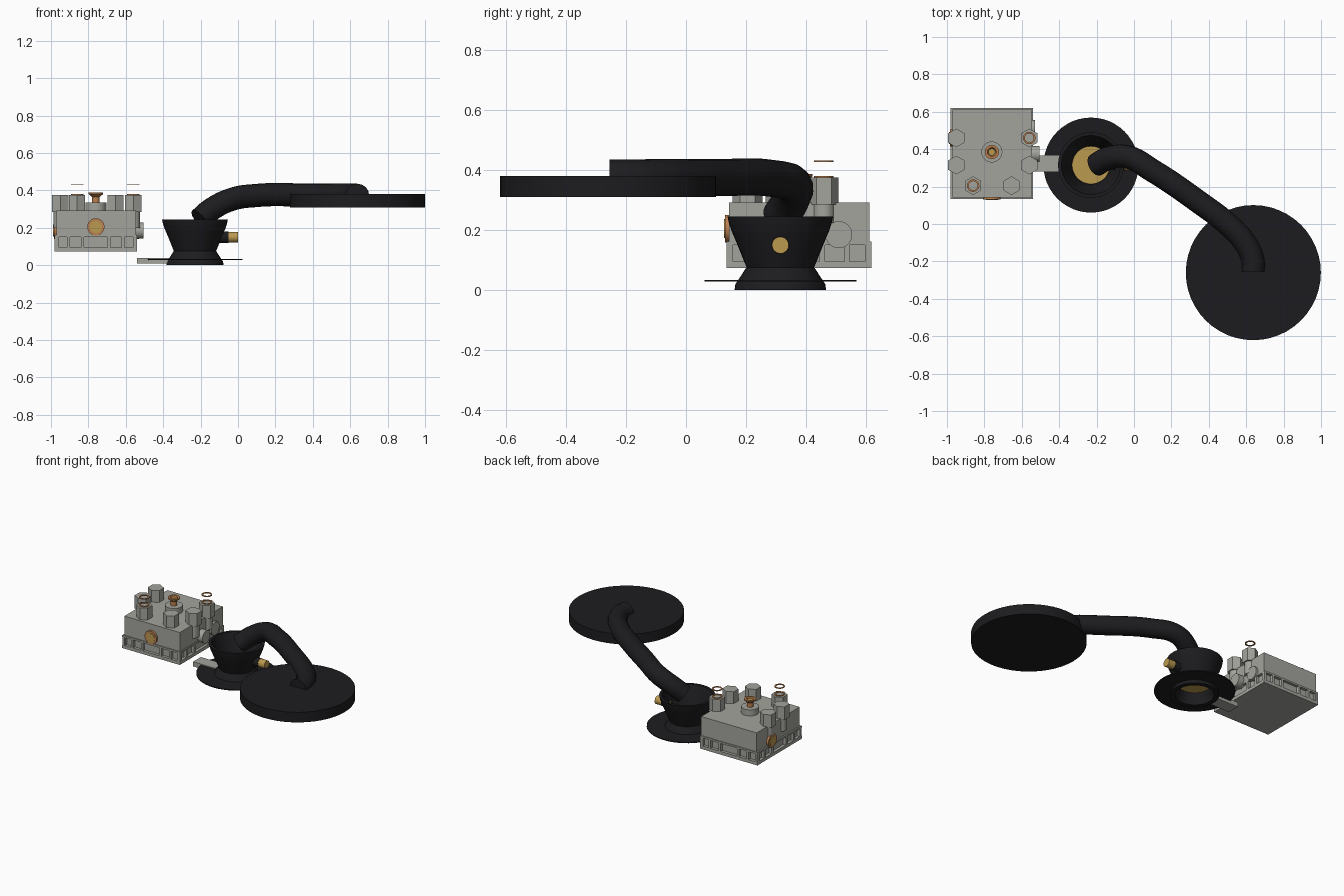
import bpy, math
from mathutils import Vector

if "Cube" in bpy.data.objects:
    bpy.data.objects.remove(bpy.data.objects["Cube"])


def material(name, rgb):
    m = bpy.data.materials.new(name)
    m.diffuse_color = (*rgb, 1)
    m.use_nodes = True
    m.node_tree.nodes["Principled BSDF"].inputs["Base Color"].default_value = m.diffuse_color
    return m


BLACK = material("black_rubber", (0.012, 0.012, 0.014))
BRASS = material("brass", (0.5, 0.32, 0.08))
COPPER = material("copper", (0.5, 0.22, 0.08))
STEEL = material("steel", (0.37, 0.37, 0.34))


def finish(o, name, mat, smooth=False):
    o.name = name
    o.data.materials.append(mat)
    if smooth:
        bpy.ops.object.select_all(action='DESELECT')
        o.select_set(True)
        bpy.context.view_layer.objects.active = o
        bpy.ops.object.shade_smooth_by_angle(angle=math.radians(35))
    return o


def box(name, lo, hi, mat=STEEL):
    lo, hi = Vector(lo), Vector(hi)
    bpy.ops.mesh.primitive_cube_add(size=1, location=(lo + hi) / 2)
    o = bpy.context.object
    o.scale = hi - lo
    bpy.ops.object.transform_apply(location=False, rotation=False, scale=True)
    return finish(o, name, mat)


def cyl(name, a, b, r, mat, n=32):
    a, b = Vector(a), Vector(b)
    d = b - a
    bpy.ops.mesh.primitive_cylinder_add(vertices=n, radius=r, depth=d.length, location=(a + b) / 2)
    o = bpy.context.object
    o.rotation_euler = d.to_track_quat('Z', 'Y').to_euler()
    return finish(o, name, mat, n > 8)


def lathe(name, centre, profile, mat, n=48):
    # closed (r, z) profile revolved around z
    k = len(profile)
    verts = [(r * math.cos(2 * math.pi * i / n), r * math.sin(2 * math.pi * i / n), z)
             for i in range(n) for r, z in profile]
    faces = [(i * k + j, ((i + 1) % n) * k + j, ((i + 1) % n) * k + (j + 1) % k, i * k + (j + 1) % k)
             for i in range(n) for j in range(k)]
    me = bpy.data.meshes.new(name)
    me.from_pydata(verts, [], faces)
    o = bpy.data.objects.new(name, me)
    bpy.context.collection.objects.link(o)
    o.location = centre
    bpy.context.view_layer.objects.active = o
    bpy.ops.object.select_all(action='DESELECT')
    o.select_set(True)
    bpy.ops.object.mode_set(mode='EDIT')
    bpy.ops.mesh.select_all(action='SELECT')
    bpy.ops.mesh.normals_make_consistent(inside=False)
    bpy.ops.object.mode_set(mode='OBJECT')
    return finish(o, name, mat, True)


# valve block: upper body, recessed core and two flanges
X0, X1, Y0, Y1 = -0.98, -0.54, 0.135, 0.62
box("block_body", (-0.97, 0.143, 0.155), (-0.545, 0.613, 0.293))
box("block_core", (X0 + .02, Y0 + .02, 0.08), (X1 - .02, Y1 - .02, 0.16))
box("block_lower_flange", (X0, Y0, 0.073), (X1, Y1, 0.095))
box("block_upper_flange", (X0, Y0, 0.15), (X1, Y1, 0.162))

# vertical ribs between the flanges
for t in (0.025, 0.17, 0.34, 0.66, 0.83, 0.975):
    x, y = X0 + t * (X1 - X0), Y0 + t * (Y1 - Y0)
    for s in (Y0, Y1 - .022):
        box("rib_x", (x - .008, s, 0.09), (x + .008, s + .022, 0.152))
    for s in (X0, X1 - .022):
        box("rib_y", (s, y - .009, 0.09), (s + .022, y + .009, 0.152))

# hexagonal ports on top
for x, y in ((-.95, .46), (-.95, .315), (-.86, .205), (-.655, .205), (-.56, .315), (-.56, .46)):
    cyl("hex_port", (x, y, 0.285), (x, y, 0.375), 0.05, STEEL, 6)
    cyl("port_boss", (x, y, 0.20), (x, y, 0.295), 0.036, STEEL)

# copper sealing rings, one on the port and one floating above
for x, y in ((-.86, .205), (-.56, .46)):
    for z in (0.376, 0.428):
        lathe("seal_ring", (x, y, z), [(.024, 0), (.033, 0), (.033, .005), (.024, .005)], COPPER, 32)

# central stem with flared head
cyl("stem_base", (-.76, .385, .285), (-.76, .385, .335), 0.056, STEEL)
lathe("stem", (-.76, .385, 0), [(.006, .33), (.02, .33), (.02, .365), (.038, .38), (.038, .388),
                                (.024, .388), (.018, .376), (.006, .376)], COPPER, 32)
cyl("stem_core", (-.76, .385, .33), (-.76, .385, .38), 0.018, BRASS)

# side plugs
cyl("front_plug_ring", (-.76, .15, .205), (-.76, .13, .205), 0.046, COPPER)
cyl("front_plug", (-.76, .15, .205), (-.76, .127, .205), 0.032, BRASS)
cyl("left_plug_ring", (-.96, .46, .185), (-.985, .46, .185), 0.046, COPPER)
cyl("left_plug", (-.96, .46, .185), (-.988, .46, .185), 0.032, BRASS)
cyl("right_boss", (-.56, .375, .185), (-.505, .375, .185), 0.043, STEEL)
cyl("right_pad", (-.56, .51, .185), (-.53, .51, .185), 0.045, STEEL)

# mounting bracket
box("bracket", (-.54, .28, .008), (-.37, .365, .04))

# hollow funnel, thin skirt and brass diaphragm
C = (-.23, .315, 0)
lathe("funnel", C, [(.153, 0), (.15, .02), (.13, .05), (.113, .076), (.127, .11), (.145, .155),
                    (.164, .20), (.172, .225), (.176, .245), (.158, .245), (.14, .2), (.122, .15),
                    (.102, .1), (.1, .076), (.108, .05), (.12, .02), (.122, 0)], BLACK)
lathe("skirt", C, [(.118, .028), (.254, .028), (.254, .034), (.118, .034)], BLACK)
cyl("diaphragm", (-.23, .315, .074), (-.23, .315, .086), 0.104, BRASS)

# brass nipple
cyl("nipple", (-.11, .315, .15), (0.0, .315, .15), 0.028, BRASS)
cyl("nipple_collar", (-.11, .315, .15), (-.05, .315, .15), 0.03, BLACK)

# bent hose
cu = bpy.data.curves.new("hose", 'CURVE')
cu.dimensions = '3D'
cu.bevel_depth = 0.062
cu.bevel_resolution = 6
cu.resolution_u = 10
cu.use_fill_caps = True
path = [(-.205, .315, .245), (-.14, .35, .3), (-.04, .36, .35), (.1, .285, .373), (.35, .115, .376),
        (.5, -.0, .376), (.60, -.11, .375), (.637, -.2, .374), (.637, -.255, .374)]
sp = cu.splines.new('BEZIER')
sp.bezier_points.add(len(path) - 1)
for p, co in zip(sp.bezier_points, path):
    p.co = co
    p.handle_left_type = p.handle_right_type = 'AUTO'
hose = bpy.data.objects.new("hose", cu)
bpy.context.collection.objects.link(hose)
bpy.context.view_layer.objects.active = hose
bpy.ops.object.select_all(action='DESELECT')
hose.select_set(True)
bpy.ops.object.convert(target='MESH')
finish(bpy.context.object, "hose", BLACK, True)

# large round air cleaner
cyl("round_cover", (.638, -.26, .31), (.638, -.26, .38), 0.361, BLACK, 48)
